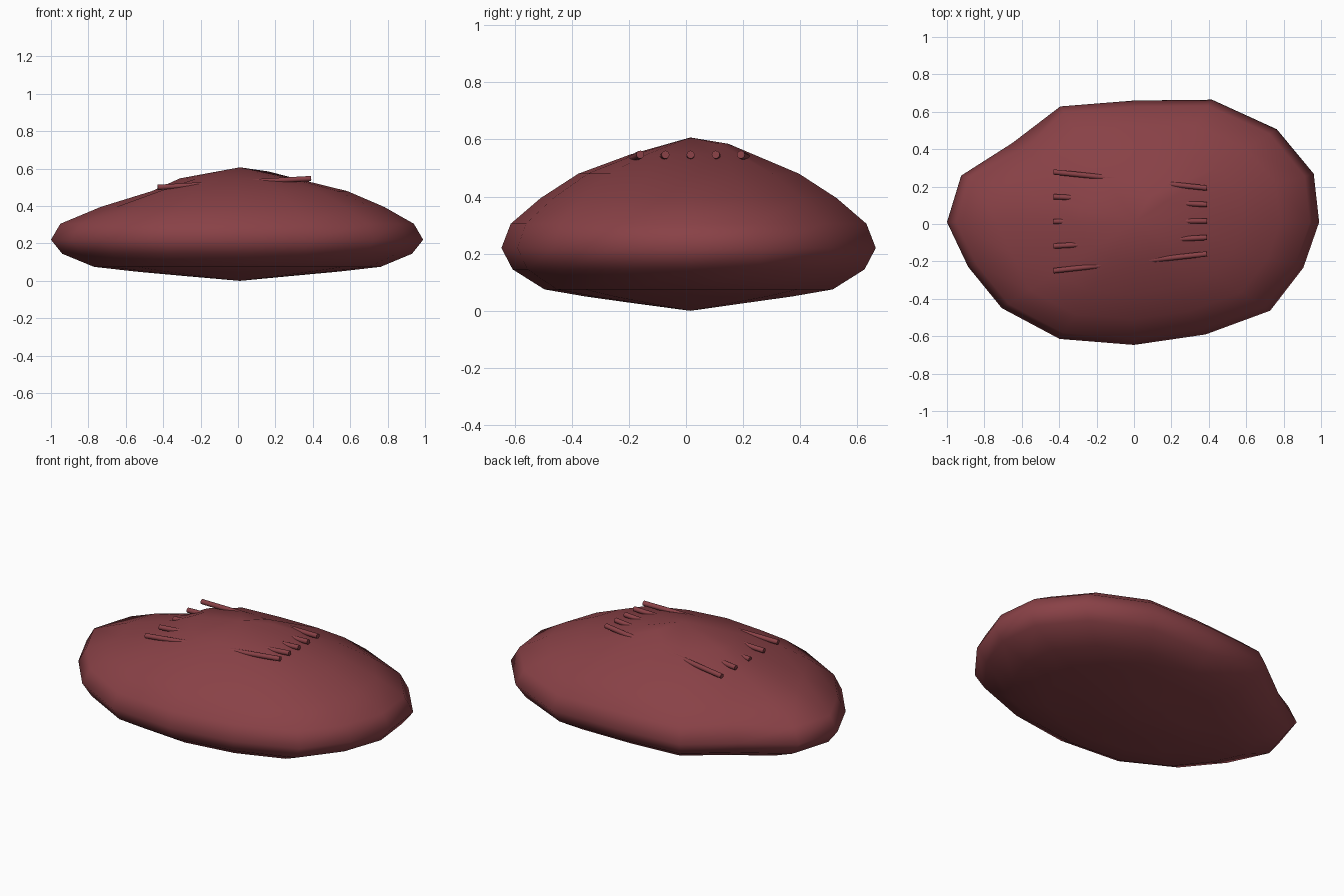
import bpy, bmesh, math
from mathutils import Vector

cube = bpy.data.objects.get("Cube")
if cube:
    bpy.data.objects.remove(cube)

meat = bpy.data.materials.new("dark red meat")
meat.use_nodes = True
colour = (0.25, 0.053, 0.062, 1)
meat.diffuse_color = colour
meat.node_tree.nodes["Principled BSDF"].inputs["Base Color"].default_value = colour


def add_object(name, bm, angle):
    bmesh.ops.recalc_face_normals(bm, faces=bm.faces)
    mesh = bpy.data.meshes.new(name)
    bm.to_mesh(mesh)
    bm.free()
    obj = bpy.data.objects.new(name, mesh)
    bpy.context.collection.objects.link(obj)
    mesh.materials.append(meat)
    bpy.ops.object.select_all(action='DESELECT')
    obj.select_set(True)
    bpy.context.view_layer.objects.active = obj
    bpy.ops.object.shade_smooth_by_angle(angle=math.radians(angle))
    return obj


# Lumpy slab: stacked rings (radius, height) with an uneven rim
rings = [(0.31, 0.028), (0.55, 0.05), (0.77, 0.075), (0.94, 0.145), (1, 0.22),
         (0.95, 0.305), (0.79, 0.395), (0.59, 0.48), (0.31, 0.548)]
rim = [0.99, 1.04, 1.08, 1.09, 1, 1.03, 0.92, 1.0,
       1, 0.96, 1, 1.04, 1.01, 1, 1.03, 0.98]
count = len(rim)
bm = bmesh.new()
loops = []
for level, (radius, height) in enumerate(rings):
    loop = []
    for k, bump in enumerate(rim):
        a = math.tau * k / count
        r, z = radius * bump, height
        if level in (6, 7) and k in (7, 8, 9):    # shallower right shoulder
            r *= 0.93 if level == 6 else 0.78
        if level == 8 and k in (2, 3):            # lump behind the peak
            r, z = 0.23, 0.585
        if level in (5, 6) and k == 6:            # dent in the rear corner
            r *= 0.95
        loop.append(bm.verts.new((r * math.cos(a), 0.65 * r * math.sin(a) + 0.01, z)))
    loops.append(loop)
for low, high in zip(loops, loops[1:]):
    for k in range(count):
        n = (k + 1) % count
        bm.faces.new((low[k], low[n], high[n], high[k]))
for loop, z in ((loops[0], 0), (loops[-1], 0.607)):
    pole = bm.verts.new((0.01, 0.015, z))
    for k in range(count):
        bm.faces.new((loop[k], loop[(k + 1) % count], pole))
add_object("slab_body", bm, 180)

# Five thin rods fanning out through the top
for i in range(5):
    start = Vector((-0.43, -0.25 + 0.132 * i, 0.5))
    end = Vector((0.39, -0.16 + 0.088 * i, 0.547))
    axis = end - start
    bm = bmesh.new()
    bmesh.ops.create_cone(bm, cap_ends=True, segments=12, radius1=0.014,
                          radius2=0.014, depth=axis.length)
    rod = add_object(f"top_rod_{i + 1}", bm, 40)
    rod.location = (start + end) / 2
    rod.rotation_euler = axis.to_track_quat('Z', 'Y').to_euler()
